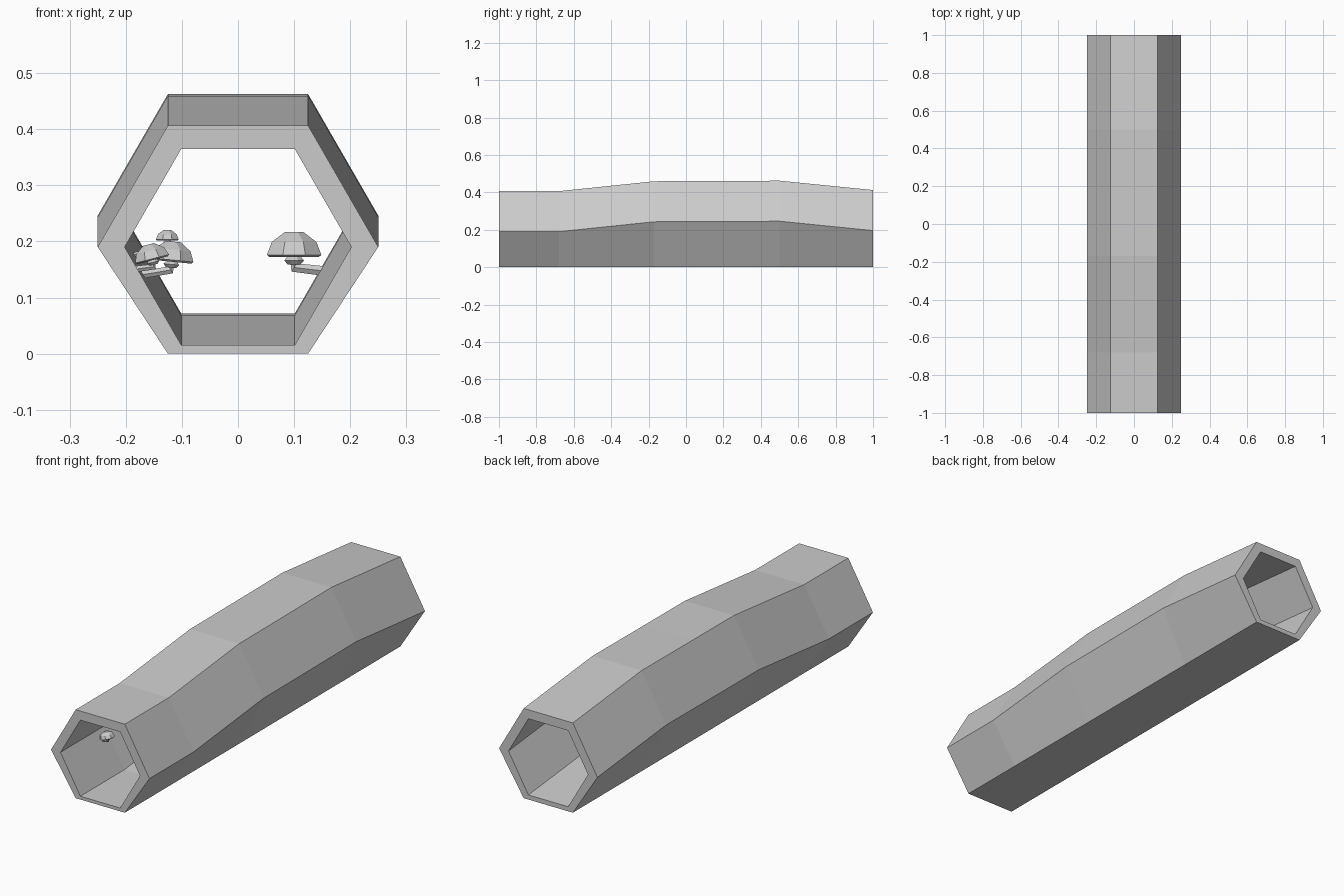
import bpy, bmesh, math
from mathutils import Matrix, Vector

if "Cube" in bpy.data.objects:
    bpy.data.objects.remove(bpy.data.objects["Cube"])


def finish(bm, name):
    bmesh.ops.recalc_face_normals(bm, faces=bm.faces)
    me = bpy.data.meshes.new(name)
    bm.to_mesh(me)
    bm.free()
    ob = bpy.data.objects.new(name, me)
    bpy.context.collection.objects.link(ob)
    return ob


def loft(bm, rings, cap=False):
    vs = [[bm.verts.new(p) for p in r] for r in rings]
    for a, b in zip(vs, vs[1:]):
        for i in range(len(a)):
            j = (i + 1) % len(a)
            bm.faces.new((a[i], a[j], b[j], b[i]))
    if cap:
        bm.faces.new(vs[0])
        bm.faces.new(vs[-1])
    return vs


# Hollow hexagonal log: the arch lifts everything but the flat outer base
def hexagon(y, lift, r, flat):
    h = r * math.sqrt(3) / 2
    z = 0.19 + lift
    base = 0 if flat else z - h
    return [(r, y, z), (r / 2, y, z + h), (-r / 2, y, z + h),
            (-r, y, z), (-r / 2, y, base), (r / 2, y, base)]


stations = [(-1, 0), (-0.68, 0), (-0.17, 0.053), (0.13, 0.054), (0.5, 0.056), (1, 0.006)]
bm = bmesh.new()
outer = loft(bm, [hexagon(y, s, 0.25, True) for y, s in stations])
inner = loft(bm, [hexagon(y, s, 0.202, False) for y, s in stations])
for k in (0, -1):
    for i in range(6):
        j = (i + 1) % 6
        bm.faces.new((outer[k][i], outer[k][j], inner[k][j], inner[k][i]))
finish(bm, "hollow_log")


# Mushroom: faceted cap, frill ring and bent stem growing out of the log wall
def mushroom(name, x, y, z, r, tilt, root):
    m = Matrix.Translation((x, y, z)) @ Matrix.Rotation(tilt, 4, 'Y')

    def lathe(bm, profile, n=8):
        loft(bm, [[m @ Vector((pr * r * math.cos(2 * math.pi * (i + .5) / n),
                               pr * r * math.sin(2 * math.pi * (i + .5) / n), pz * r))
                   for i in range(n)] for pr, pz in profile], True)

    bm = bmesh.new()
    lathe(bm, [(0.35, 0.03), (0.95, -0.08), (1.05, 0), (0.86, 0.46), (0.35, 0.82)])
    finish(bm, name + "_cap")
    bm = bmesh.new()
    lathe(bm, [(0.25, -0.34), (0.38, -0.2), (0.2, 0.0)])
    finish(bm, name + "_frill")

    bm = bmesh.new()
    path = [m @ Vector((0, 0, 0.1 * r)), m @ Vector((0, 0, -0.45 * r)), Vector(root)]
    rings = []
    for i, p in enumerate(path):
        d = (path[min(i + 1, 2)] - path[max(i - 1, 0)]).normalized()
        side = Vector((0, 1, 0))
        up = d.cross(side).normalized()
        w = r * 0.2
        rings.append([p + w * (math.cos(a) * side + math.sin(a) * up)
                      for a in [math.pi * k / 3 for k in range(6)]])
    loft(bm, rings, True)
    finish(bm, name + "_stem")


mushroom("right_mushroom", 0.1, 0.0, 0.176, 0.05, 0, (0.155, 0.0, 0.147))
mushroom("left_large_mushroom", -0.118, -0.6, 0.167, 0.04, 0.1, (-0.175, -0.6, 0.14))
mushroom("left_front_mushroom", -0.153, -0.73, 0.169, 0.032, -0.25, (-0.187, -0.73, 0.15))
mushroom("left_small_mushroom", -0.126, -0.52, 0.203, 0.021, 0, (-0.19, -0.52, 0.175))
